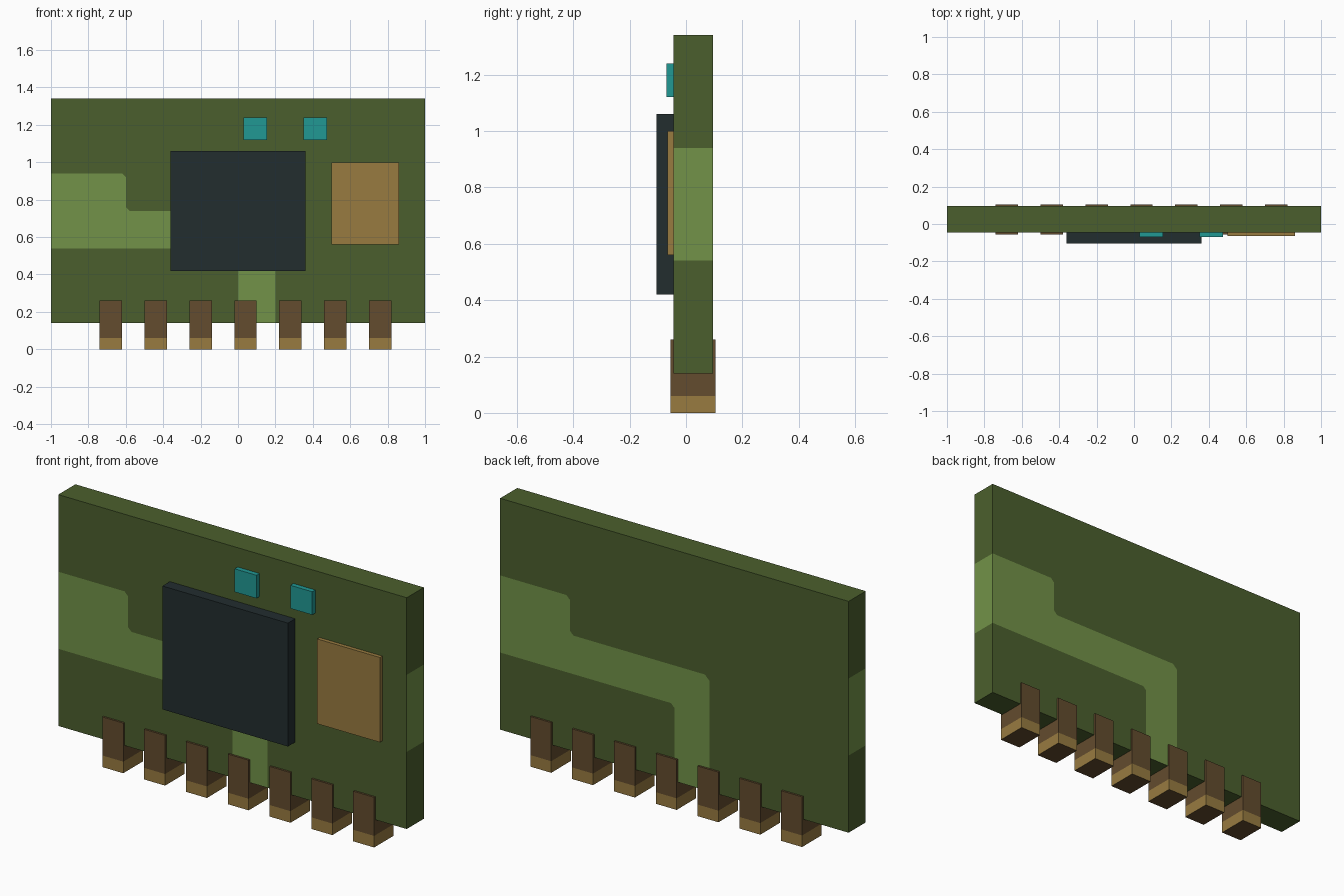
import bpy, bmesh

if "Cube" in bpy.data.objects:
    bpy.data.objects.remove(bpy.data.objects["Cube"])


def material(name, srgb):
    m = bpy.data.materials.new(name)
    lin = [((c / 255 + 0.055) / 1.055) ** 2.4 for c in srgb]
    m.diffuse_color = (*lin, 1)
    m.use_nodes = True
    m.node_tree.nodes["Principled BSDF"].inputs["Base Color"].default_value = m.diffuse_color
    return m


DARK = material("dark green", (75, 95, 45))
LIGHT = material("light green", (114, 146, 72))
GOLD = material("gold", (152, 123, 64))
BROWN = material("brown", (99, 76, 46))
BLACK = material("blue black", (34, 45, 47))
TEAL = material("teal", (33, 152, 148))


def finish(name, bm, mats):
    me = bpy.data.meshes.new(name)
    bm.to_mesh(me)
    bm.free()
    for m in mats:
        me.materials.append(m)
    ob = bpy.data.objects.new(name, me)
    bpy.context.collection.objects.link(ob)
    return ob


def box(name, x, y, z, mat):
    bm = bmesh.new()
    bmesh.ops.create_cube(bm, size=1)
    for v in bm.verts:
        v.co = [r[0] + (c + 0.5) * (r[1] - r[0]) for c, r in zip(v.co, (x, y, z))]
    return finish(name, bm, [mat])


# Circuit board, with the light trace cut into its front, back and sides
FRONT, BACK = -0.045, 0.095
BOTTOM, TOP = 0.14, 1.34
LOW, HIGH = 0.54, 0.94
under = [(-1, LOW), (-0.02, LOW), (0, 0.52), (0, BOTTOM)]
over = [(0.2, BOTTOM), (0.2, 0.715), (0.175, 0.74), (-0.58, 0.74),
        (-0.6, 0.76), (-0.6, 0.92), (-0.62, HIGH), (-1, HIGH)]
regions = [(under + over, 1),
           (under + [(-1, BOTTOM)], 0),
           (over + [(-1, TOP), (1, TOP), (1, HIGH), (1, LOW), (1, BOTTOM)], 0)]
bm = bmesh.new()


def face(points, index):
    bm.faces.new([bm.verts.new(p) for p in points]).material_index = index


for side, y in ((1, FRONT), (-1, BACK)):
    for outline, index in regions:
        face([(side * x, y, z) for x, z in outline], index)
    for z0, z1, index in ((BOTTOM, LOW, 0), (LOW, HIGH, 1), (HIGH, TOP, 0)):
        face([(side, FRONT, z0), (side, BACK, z0), (side, BACK, z1), (side, FRONT, z1)], index)
face([(-1, FRONT, TOP), (1, FRONT, TOP), (1, BACK, TOP), (-1, BACK, TOP)], 0)
face([(x, FRONT, BOTTOM) for x in (-1, 0, 0.2, 1)]
     + [(x, BACK, BOTTOM) for x in (1, 0, -0.2, -1)], 0)
bmesh.ops.remove_doubles(bm, verts=bm.verts, dist=0.0001)
bmesh.ops.triangulate(bm, faces=bm.faces)
bmesh.ops.recalc_face_normals(bm, faces=bm.faces)
finish("circuit_board", bm, [DARK, LIGHT])

# Components on the front
box("main_chip", (-0.36, 0.36), (-0.105, FRONT), (0.42, 1.06), BLACK)
box("gold_plate", (0.5, 0.86), (-0.065, FRONT), (0.56, 1.0), GOLD)
for i, x in enumerate((0.03, 0.35)):
    box(f"small_chip_{i + 1}", (x, x + 0.125), (-0.07, FRONT), (1.12, 1.24), TEAL)

# Contact pins wrapping the lower edge, with gold tips
for i in range(7):
    x = -0.68 + 0.24 * i
    bm = bmesh.new()
    bmesh.ops.create_cube(bm, size=1)
    for v in bm.verts:
        v.co = (x + v.co.x * 0.12, 0.025 + v.co.y * 0.16, 0.13 + v.co.z * 0.26)
    bmesh.ops.bisect_plane(bm, geom=bm.verts[:] + bm.edges[:] + bm.faces[:],
                           plane_co=(0, 0, 0.06), plane_no=(0, 0, 1))
    for f in bm.faces:
        f.material_index = int(f.calc_center_median().z < 0.06)
        if f.normal.z < -0.9:
            f.material_index = 0
    finish(f"contact_pin_{i + 1}", bm, [BROWN, GOLD])
